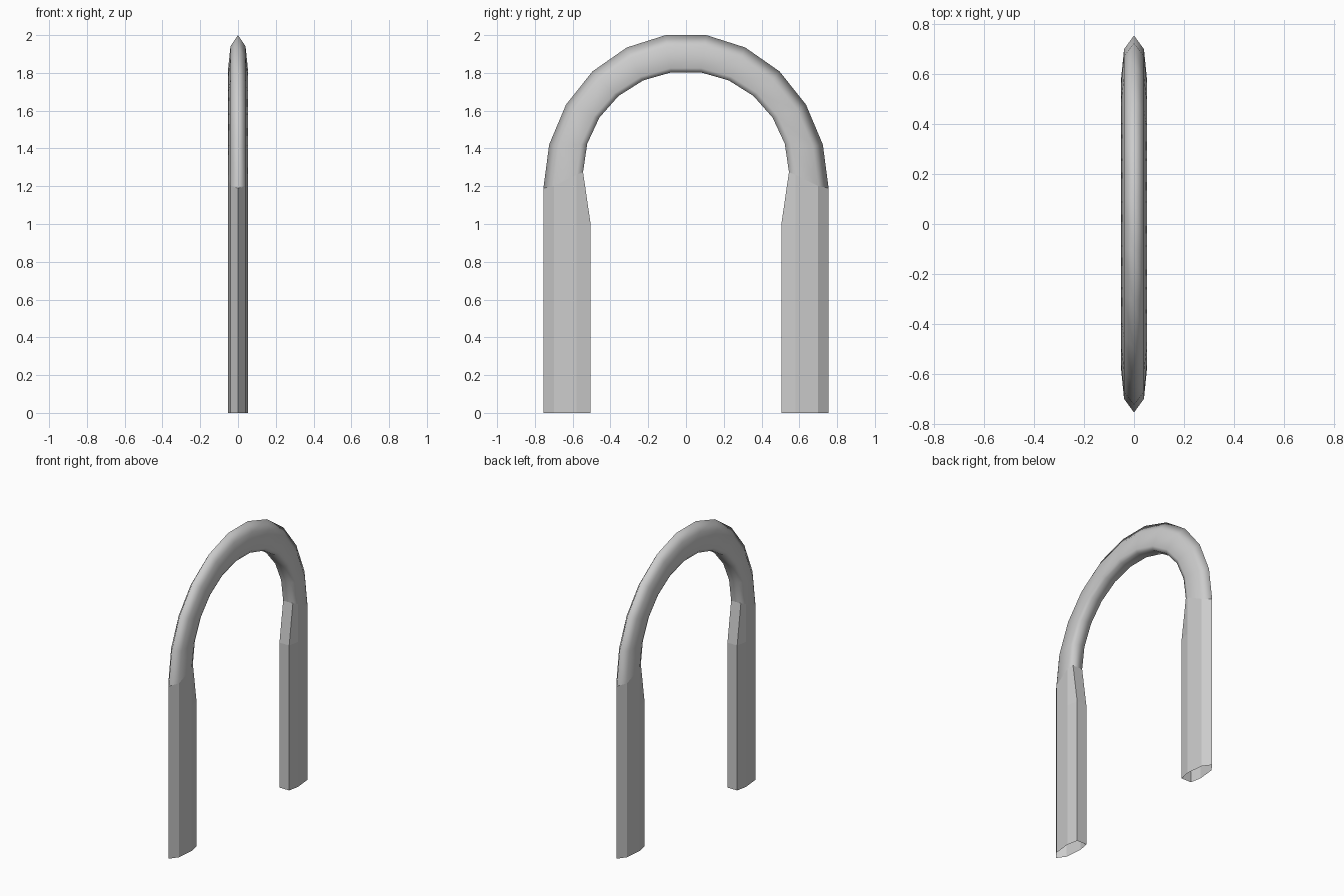
import bpy, bmesh, math

if "Cube" in bpy.data.objects:
    bpy.data.objects.remove(bpy.data.objects["Cube"])

# Cross-section rows: half width x, leg y, arch y radius, spring height, crown height
RIDGE = (0.0, 0.755, 0.755, 1.19, 2.0)
SHOULDER = (0.04, 0.70, 0.70, 1.20, 1.94)
SIDE = (0.052, 0.58, 0.58, 1.26, 1.825)
INNER = (0.037, 0.505, 0.545, 1.275, 1.803)
SEGMENTS = 11


def mirror_row(row):
    return (-row[0],) + row[1:]


SECTION = [RIDGE, SHOULDER, SIDE, INNER,
           mirror_row(INNER), mirror_row(SIDE), mirror_row(SHOULDER)]


def arch_ring(i):
    a = math.pi * i / SEGMENTS
    half = math.cos(math.pi / (2 * SEGMENTS))
    return [(x, ry * math.cos(a), z0 + (z1 - z0) / half * math.sin(a))
            for x, _, ry, z0, z1 in SECTION]


def leg_ring(side, z):
    return [(x, side * y, z) for x, y, _, _, _ in SECTION]


def loft(name, rings, smooth):
    """Skin a row of closed rings, leaving the two ends open."""
    bm = bmesh.new()
    loops = [[bm.verts.new(p) for p in ring] for ring in rings]
    for a, b in zip(loops, loops[1:]):
        for j in range(len(a)):
            k = (j + 1) % len(a)
            face = bm.faces.new((a[j], a[k], b[k], b[j]))
            face.smooth = smooth
    bmesh.ops.recalc_face_normals(bm, faces=bm.faces)
    # Make sure the ridge side points outwards
    bm.normal_update()
    if sum(f.normal.x * f.calc_center_median().x for f in bm.faces) < 0:
        bmesh.ops.reverse_faces(bm, faces=bm.faces)
    mesh = bpy.data.meshes.new(name)
    bm.to_mesh(mesh)
    bm.free()
    obj = bpy.data.objects.new(name, mesh)
    bpy.context.collection.objects.link(obj)
    return obj


# Curved top
loft("arch", [arch_ring(i) for i in range(SEGMENTS + 1)], True)

# Straight legs, narrowing on the inside where they meet the arch
for name, side, end in (("back_leg", 1, 0), ("front_leg", -1, SEGMENTS)):
    loft(name, [leg_ring(side, 0), leg_ring(side, 1.0), arch_ring(end)], False)
